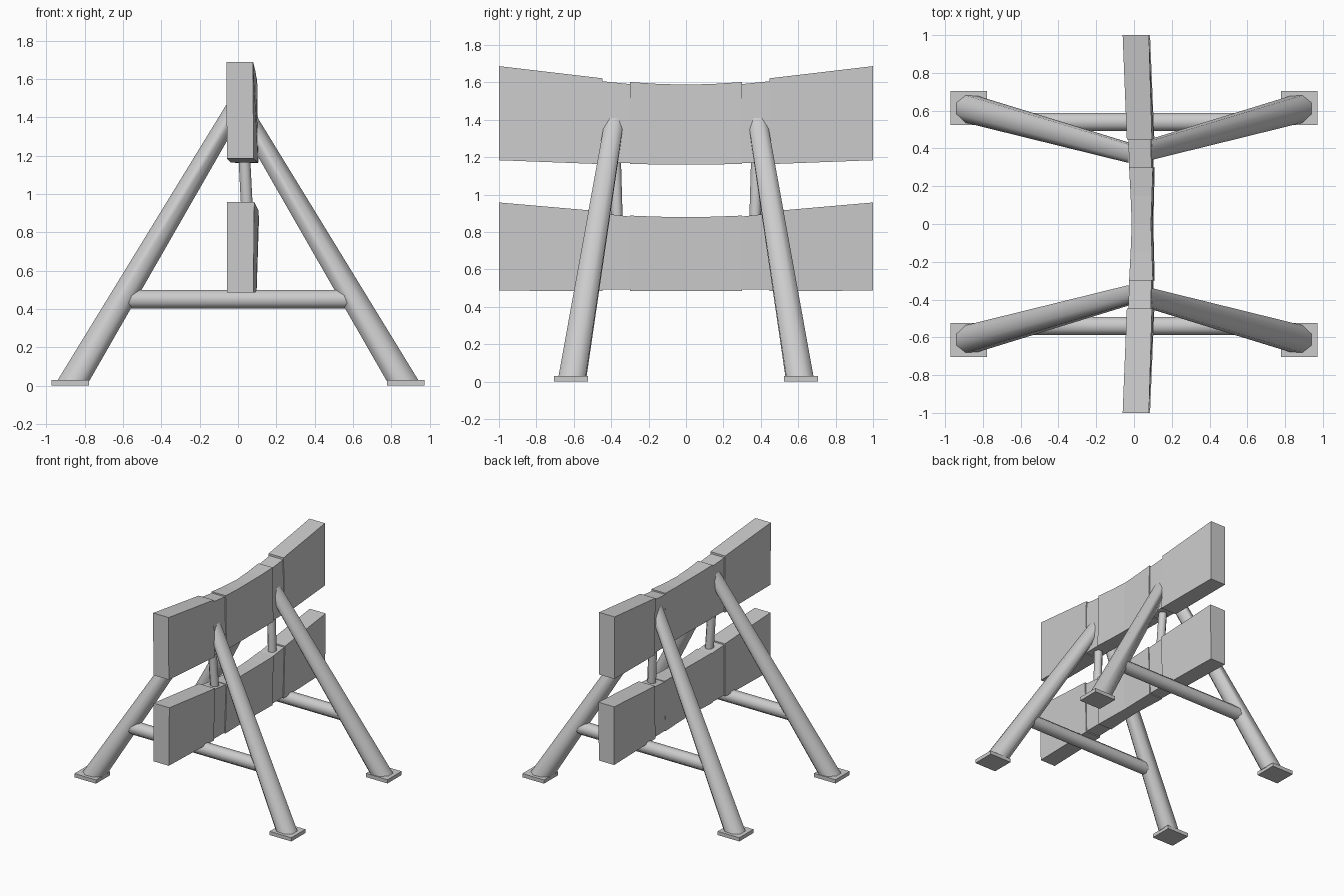
import bpy, bmesh, math
from mathutils import Vector

if "Cube" in bpy.data.objects:
    bpy.data.objects.remove(bpy.data.objects["Cube"])


def finish(bm, name):
    bmesh.ops.recalc_face_normals(bm, faces=bm.faces)
    me = bpy.data.meshes.new(name)
    bm.to_mesh(me)
    bm.free()
    ob = bpy.data.objects.new(name, me)
    bpy.context.collection.objects.link(ob)
    return ob


def loft(name, rings):
    """Bridge equal-sized rings of points and cap both ends."""
    bm = bmesh.new()
    vs = [[bm.verts.new(p) for p in ring] for ring in rings]
    n = len(vs[0])
    for a, b in zip(vs, vs[1:]):
        for i in range(n):
            j = (i + 1) % n
            bm.faces.new((a[i], a[j], b[j], b[i]))
    bm.faces.new(vs[0])
    bm.faces.new(vs[-1])
    return finish(bm, name)


def tube(name, p0, p1, r0, r1, n0=None, n1=None, sides=8):
    """Tapered tube; n0 / n1 are the optional normals of the end cuts."""
    p0, p1 = Vector(p0), Vector(p1)
    d = (p1 - p0).normalized()
    u = d.cross(Vector((0, 1, 0))).normalized()
    v = d.cross(u)
    rings = []
    for p, r, n in ((p0, r0, n0), (p1, r1, n1)):
        n = Vector(n) if n else d
        ring = []
        for i in range(sides):
            a = 2 * math.pi * (i + 0.5) / sides
            o = (u * math.cos(a) + v * math.sin(a)) * r
            ring.append(p + o - d * (o.dot(n) / d.dot(n)))
        rings.append(ring)
    ob = loft(name, rings)
    bpy.ops.object.select_all(action='DESELECT')
    ob.select_set(True)
    bpy.context.view_layer.objects.active = ob
    bpy.ops.object.shade_smooth_by_angle(angle=math.radians(50))


def plank(name, sections, side=1):
    """Section: y, bottom z, top z, bottom x range, top x range."""
    loft(name, [[(b0, side * y, z0), (b1, side * y, z0),
                 (t1, side * y, z1), (t0, side * y, z1)]
                for y, z0, z1, b0, b1, t0, t1 in sections])


# Sagging boards: warped middle, recessed bands, flared ends
boards = {
    "upper": dict(
        mid=[(0, 1.16, 1.588, -0.005, 0.10, -0.012, 0.09),
             (0.15, 1.161, 1.592, -0.012, 0.103, -0.018, 0.095),
             (0.30, 1.165, 1.602, -0.02, 0.107, -0.026, 0.10)],
        band=[(0.29, 1.169, 1.59, -0.02, 0.10, -0.025, 0.092),
              (0.455, 1.171, 1.607, -0.028, 0.098, -0.03, 0.09)],
        end=[(0.447, 1.163, 1.622, -0.036, 0.105, -0.038, 0.095),
             (1.0, 1.184, 1.687, -0.058, 0.08, -0.06, 0.079)]),
    "lower": dict(
        mid=[(0, 0.485, 0.88, -0.012, 0.09, -0.005, 0.103),
             (0.15, 0.485, 0.882, -0.018, 0.094, -0.012, 0.106),
             (0.30, 0.485, 0.888, -0.026, 0.097, -0.02, 0.11)],
        band=[(0.29, 0.492, 0.882, -0.025, 0.09, -0.02, 0.103),
              (0.455, 0.492, 0.9, -0.03, 0.09, -0.028, 0.10)],
        end=[(0.447, 0.484, 0.91, -0.038, 0.096, -0.036, 0.108),
             (1.0, 0.487, 0.958, -0.057, 0.08, -0.057, 0.085)]),
}
for level, parts in boards.items():
    mid = parts["mid"]
    mirrored = [(-s[0],) + s[1:] for s in reversed(mid[1:])]
    plank(level + "_board_middle", mirrored + mid)
    for s in (-1, 1):
        plank(level + "_board_band", parts["band"], s)
        plank(level + "_board_end", parts["end"], s)

for sy in (-1, 1):
    for sx in (-1, 1):
        # Splayed legs, cut level at the foot and upright inside the board
        tube("leg", (sx * 0.859, sy * 0.607, 0.025), (sx * 0.03, sy * 0.378, 1.42),
             0.078, 0.053, (0, 0, 1), (1, 0, 0))
        # Foot plates
        bm = bmesh.new()
        bmesh.ops.create_cube(bm, size=1)
        bmesh.ops.scale(bm, vec=(0.194, 0.18, 0.03), verts=bm.verts)
        bmesh.ops.translate(bm, vec=(sx * 0.875, sy * 0.615, 0.015), verts=bm.verts)
        finish(bm, "foot_plate")
    # Cross bars joining each pair of legs
    tube("cross_bar", (-0.583, sy * 0.54, 0.45), (0.583, sy * 0.54, 0.45), 0.052, 0.052)
    # Struts between the boards
    tube("board_strut", (0.053, sy * 0.367, 0.80), (0.03, sy * 0.38, 1.25), 0.033, 0.033)
